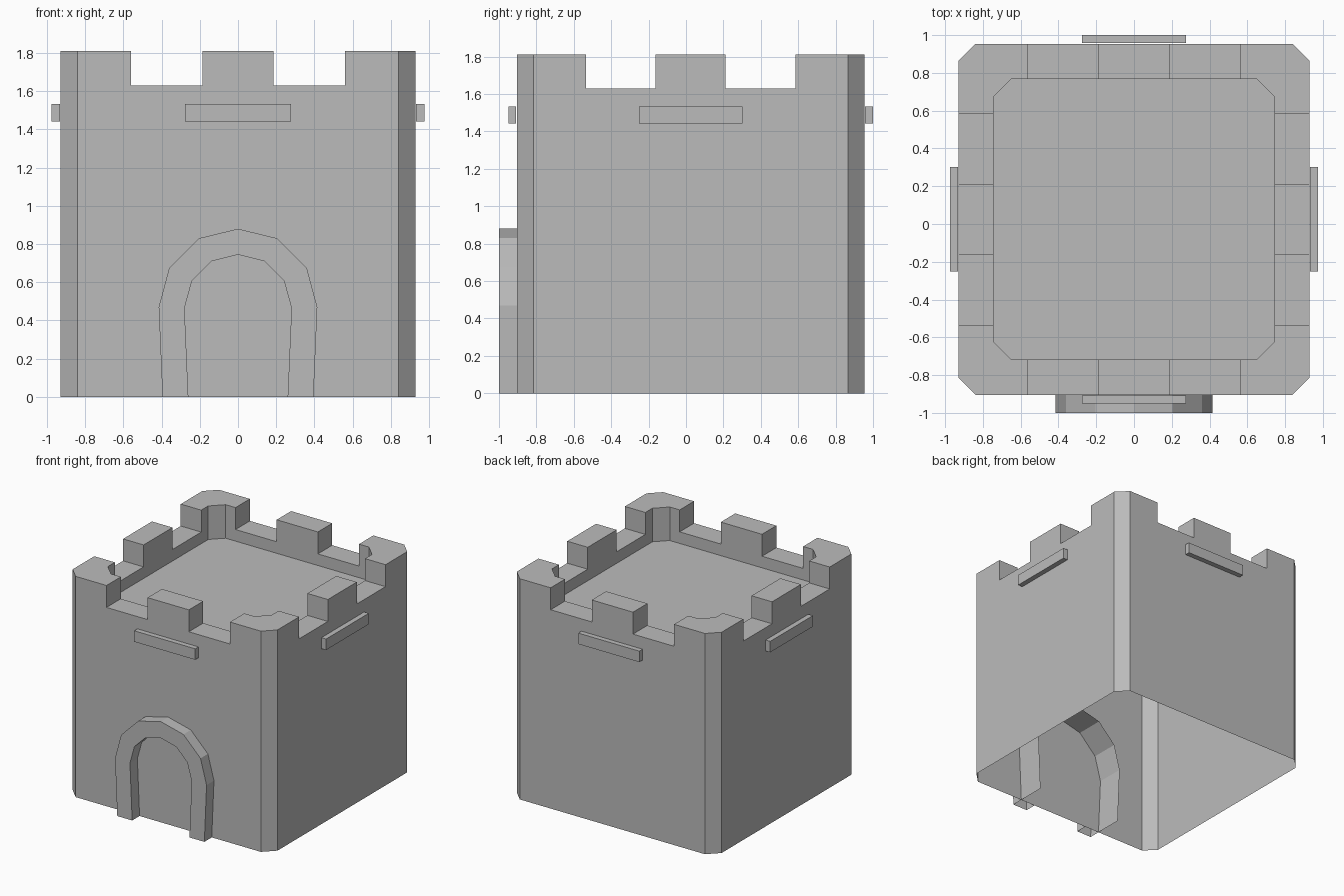
import bpy, bmesh
from mathutils import Matrix, Vector

if "Cube" in bpy.data.objects:
    bpy.data.objects.remove(bpy.data.objects["Cube"], do_unlink=True)

CENTRE_Y = 0.025                          # tower centre, set back to leave room for the arch
WALL, WALL_IN = 0.929, 0.743              # outer and inner half widths
TOP, NOTCH, FLOOR = 1.81, 1.63, 1.535     # battlement top, notch sill, roof floor

stone = bpy.data.materials.new("grey stone")
stone.use_nodes = True
stone.diffuse_color = (0.5, 0.5, 0.5, 1)
stone.node_tree.nodes["Principled BSDF"].inputs["Base Color"].default_value = (0.5, 0.5, 0.5, 1)


def finish(bm, name):
    bmesh.ops.remove_doubles(bm, verts=bm.verts, dist=0.0005)
    bmesh.ops.recalc_face_normals(bm, faces=bm.faces)
    bmesh.ops.dissolve_limit(bm, angle_limit=0.01, verts=bm.verts, edges=bm.edges)
    mesh = bpy.data.meshes.new(name)
    bm.to_mesh(mesh)
    bm.free()
    mesh.materials.append(stone)
    obj = bpy.data.objects.new(name, mesh)
    bpy.context.collection.objects.link(obj)
    return obj


def face(bm, points):
    bm.faces.new([bm.verts.new(p) for p in points])


# Tower: hollow shell, open underneath, with chamfered corners and battlements
outer, inner, heights = [], [], []
stops = [-0.84, -0.56, -0.187, 0.187, 0.56, 0.84]
for k in range(4):
    turn = Matrix.Rotation(k * 1.5707963, 3, "Z")
    for i, t in enumerate(stops):
        outer.append(turn @ Vector((t, -WALL, 0)))
        inner.append(turn @ Vector((max(-0.65, min(0.65, t)), -WALL_IN, 0)))
        heights.append(NOTCH if i in (1, 3) else TOP)


def at(p, z):
    return (p.x, p.y + CENTRE_Y, z)


bm = bmesh.new()
n = len(outer)
for i in range(n):
    j = (i + 1) % n
    h, a, b, c, d = heights[i], outer[i], outer[j], inner[i], inner[j]
    face(bm, [at(a, 0), at(b, 0), at(b, NOTCH), at(a, NOTCH)])
    face(bm, [at(d, FLOOR), at(c, FLOOR), at(c, NOTCH), at(d, NOTCH)])
    face(bm, [at(a, h), at(b, h), at(d, h), at(c, h)])
    if h > NOTCH:
        face(bm, [at(a, NOTCH), at(b, NOTCH), at(b, h), at(a, h)])
        face(bm, [at(d, NOTCH), at(c, NOTCH), at(c, h), at(d, h)])
    if h != heights[j]:
        face(bm, [at(b, NOTCH), at(d, NOTCH), at(d, TOP), at(b, TOP)])
face(bm, [at(p, FLOOR) for p in inner])
finish(bm, "tower")

# Doorway arch: raised band whose outer skin runs back through the wall
outer_half = [(0.395, 0), (0.415, 0.47), (0.36, 0.675), (0.205, 0.83), (0, 0.88)]
inner_half = [(0.26, 0), (0.28, 0.465), (0.24, 0.61), (0.14, 0.71), (0, 0.745)]
FRONT, WALL_Y, BACK = -1.0, CENTRE_Y - WALL, -0.67
bm = bmesh.new()
for s in (1, -1):
    out = [(s * x, z) for x, z in outer_half]
    ins = [(s * x, z) for x, z in inner_half]
    for i in range(4):
        (ax, az), (bx, bz) = out[i:i + 2]
        (cx, cz), (dx, dz) = ins[i:i + 2]
        face(bm, [(ax, FRONT, az), (bx, FRONT, bz), (dx, FRONT, dz), (cx, FRONT, cz)])
        face(bm, [(ax, FRONT, az), (bx, FRONT, bz), (bx, BACK, bz), (ax, BACK, az)])
        face(bm, [(cx, FRONT, cz), (dx, FRONT, dz), (dx, WALL_Y, dz), (cx, WALL_Y, cz)])
finish(bm, "doorway_arch")

# Narrow ledges, one centred high on each wall
for k, side in enumerate(("front", "left", "back", "right")):
    bm = bmesh.new()
    bmesh.ops.create_cube(bm, size=1)
    place = (Matrix.Translation((0, CENTRE_Y, 0)) @ Matrix.Rotation(k * 1.5707963, 4, "Z")
             @ Matrix.Translation((0, -0.954, 1.487)) @ Matrix.Diagonal((0.553, 0.042, 0.09, 1)))
    bmesh.ops.transform(bm, matrix=place, verts=bm.verts)
    finish(bm, side + "_ledge")
